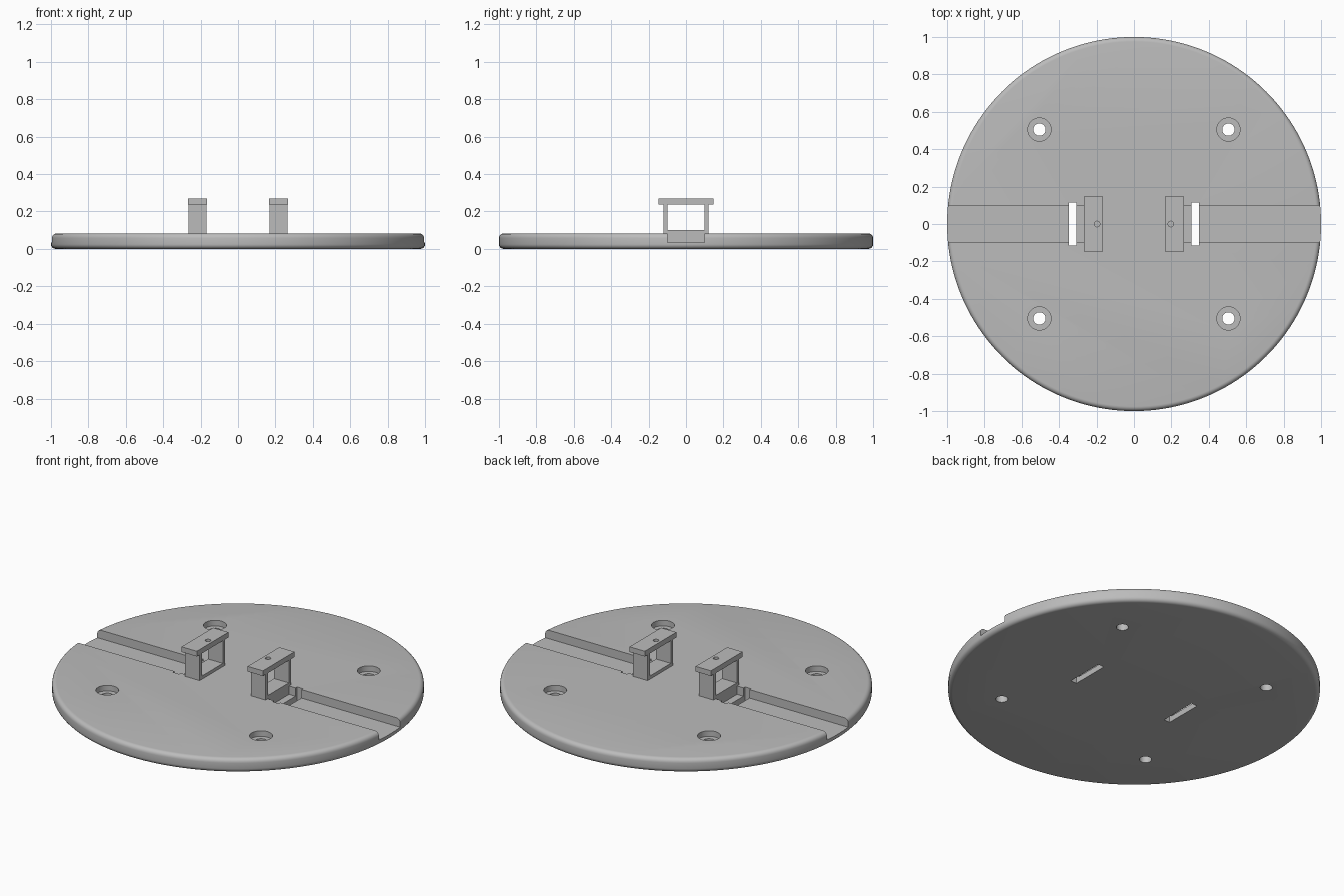
import bpy

if "Cube" in bpy.data.objects:
    bpy.data.objects.remove(bpy.data.objects["Cube"], do_unlink=True)

GREY = (0.5, 0.5, 0.5, 1)
grey = bpy.data.materials.new("plain grey")
grey.use_nodes = True
grey.diffuse_color = GREY
grey.node_tree.nodes["Principled BSDF"].inputs["Base Color"].default_value = GREY


def finish(obj, name):
    obj.name = name
    obj.data.materials.clear()
    obj.data.materials.append(grey)
    return obj


def box(name, x, y, z):
    """Box spanning the given (low, high) ranges."""
    spans = (x, y, z)
    bpy.ops.mesh.primitive_cube_add(size=1, location=[(a + b) / 2 for a, b in spans])
    obj = bpy.context.object
    obj.scale = [b - a for a, b in spans]
    bpy.ops.object.transform_apply(location=True, rotation=True, scale=True)
    return finish(obj, name)


def rod(name, x, y, radius, z, sides=32):
    bpy.ops.mesh.primitive_cylinder_add(vertices=sides, radius=radius, depth=z[1] - z[0],
                                        location=(x, y, (z[0] + z[1]) / 2))
    bpy.ops.object.transform_apply(location=True, rotation=True, scale=True)
    return finish(bpy.context.object, name)


def apply(obj, mod):
    bpy.context.view_layer.objects.active = obj
    bpy.ops.object.modifier_apply(modifier=mod.name)


def cut(obj, cutter):
    mod = obj.modifiers.new("cut", "BOOLEAN")
    mod.operation, mod.solver, mod.object = "DIFFERENCE", "EXACT", cutter
    apply(obj, mod)
    bpy.data.objects.remove(cutter, do_unlink=True)


def smooth(obj):
    bpy.ops.object.select_all(action="DESELECT")
    obj.select_set(True)
    bpy.context.view_layer.objects.active = obj
    bpy.ops.object.shade_smooth_by_angle(angle=0.5)


def span(side, a, b):
    return tuple(sorted((side * a, side * b)))


TOP = 0.083

# Round base with softened rims
base = rod("round_base", 0, 0, 1, (0, TOP), 160)
rim = base.modifiers.new("rim", "BEVEL")
rim.width, rim.segments, rim.limit_method, rim.angle_limit = 0.025, 5, "ANGLE", 1
apply(base, rim)

# Cable channels and through slots
for side in (-1, 1):
    cut(base, box("channel_cutter", span(side, 0.265, 1.2), (-0.1, 0.1), (0.033, 0.3)))
    cut(base, box("slot_cutter", span(side, 0.307, 0.347), (-0.115, 0.115), (-0.1, 0.3)))

# Counterbored screw holes
for x in (-0.505, 0.505):
    for y in (-0.505, 0.505):
        cut(base, rod("counterbore_cutter", x, y, 0.062, (0.05, 0.3)))
        cut(base, rod("screw_hole_cutter", x, y, 0.033, (-0.1, 0.3)))
smooth(base)

# Open brackets with a drilled cap
for side, label in ((1, "left"), (-1, "right")):
    frame = box(label + "_bracket_frame", span(side, 0.168, 0.265), (-0.12, 0.12), (TOP - 0.003, 0.237))
    cut(frame, box("opening_cutter", span(side, 0.1, 0.4), (-0.098, 0.098), (0.102, 0.3)))
    cap = box(label + "_bracket_cap", span(side, 0.167, 0.267), (-0.148, 0.148), (0.237, 0.268))
    cut(cap, rod("cap_hole_cutter", side * 0.197, 0, 0.015, (0.2, 0.4), 24))
    smooth(cap)
